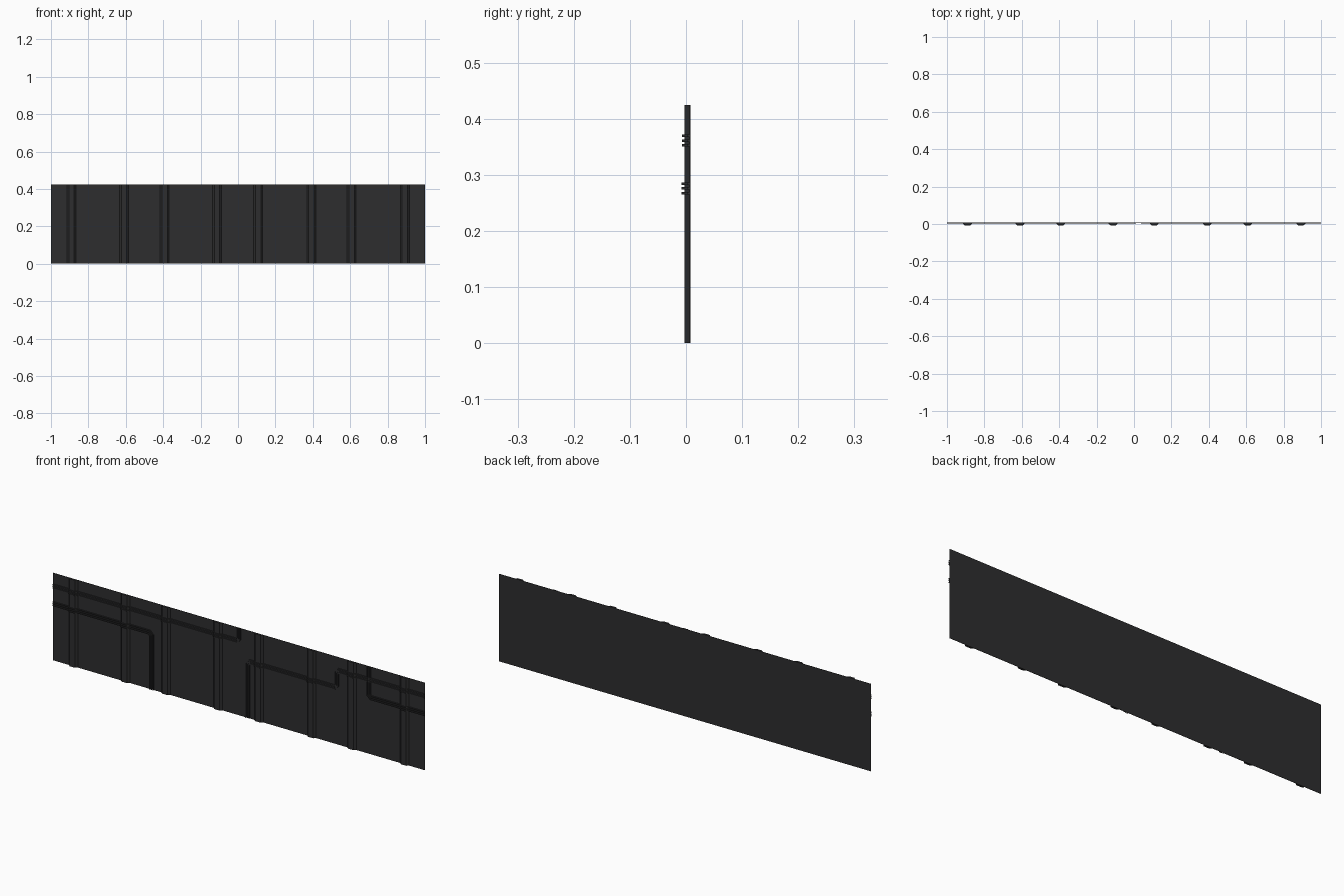
import bpy, bmesh
from mathutils import Vector

if "Cube" in bpy.data.objects:
    bpy.data.objects.remove(bpy.data.objects["Cube"])

H = 0.425            # wall height
BACK = 0.0078        # rear plane
FLAT = 0.0064        # front plane between ribs
RIB = -0.0028        # front plane of ribs
RIBS = [-0.89, -0.61, -0.392, -0.112, 0.108, 0.392, 0.608, 0.892]
OUT, INN = 0.024, 0.014   # half widths of rib base and rib face

wall_mat = bpy.data.materials.new("charcoal grey")
wall_mat.diffuse_color = (0.027, 0.027, 0.028, 1)
wall_mat.use_nodes = True
wall_mat.node_tree.nodes["Principled BSDF"].inputs["Base Color"].default_value = wall_mat.diffuse_color


def add_object(name, bm):
    bmesh.ops.recalc_face_normals(bm, faces=bm.faces[:])
    me = bpy.data.meshes.new(name)
    bm.to_mesh(me)
    bm.free()
    me.materials.append(wall_mat)
    ob = bpy.data.objects.new(name, me)
    bpy.context.collection.objects.link(ob)
    return ob


def surface_y(x):
    """Front surface of the ribbed wall at x."""
    d = min(abs(x - r) for r in RIBS)
    t = min(max((OUT - d) / (OUT - INN), 0), 1)
    return FLAT + (RIB - FLAT) * t


# Ribbed wall: profile in plan, extruded upward
breaks = [r + o for r in RIBS for o in (-OUT, -INN, INN, OUT)]
xs = [-1] + breaks + [1]
bm = bmesh.new()
rows = []
for x in xs:
    f = surface_y(x)
    rows.append([bm.verts.new(p) for p in
                 ((x, f, 0), (x, f, H), (x, BACK, H), (x, BACK, 0))])
for a, b in zip(rows, rows[1:]):
    for i in range(4):
        j = (i + 1) % 4
        bm.faces.new((a[i], a[j], b[j], b[i]))
bm.faces.new(rows[0])
bm.faces.new(rows[-1])
add_object("ribbed_wall", bm)


def chamfer(path, c=0.012):
    pts = [Vector(p) for p in path]
    out = [pts[0]]
    for a, b, d in zip(pts, pts[1:], pts[2:]):
        out += [b + (a - b).normalized() * c, b + (d - b).normalized() * c]
    return out + [pts[-1]]


def offset(pts, dist):
    """Shift a polyline sideways with mitred corners."""
    dirs = [(b - a).normalized() for a, b in zip(pts, pts[1:])]
    out = []
    for i, p in enumerate(pts):
        d0, d1 = dirs[max(i - 1, 0)], dirs[min(i, len(dirs) - 1)]
        n0, n1 = Vector((-d0.y, d0.x)), Vector((-d1.y, d1.x))
        m = (n0 + n1).normalized()
        out.append(p + m * (dist / m.dot(n0)))
    return out


def split_at_ribs(pts):
    """Add points where a run climbs over a rib."""
    out = [pts[0]]
    for a, b in zip(pts, pts[1:]):
        if abs(b.x - a.x) > 0.05:
            cuts = sorted(x for x in breaks if min(a.x, b.x) < x < max(a.x, b.x))
            out += [a.lerp(b, (x - a.x) / (b.x - a.x)) for x in cuts]
        out.append(b)
    return out


def cable_run(name, path, height, width=0.0045, gap=0.0085):
    """Three parallel square cables hugging the wall."""
    bm = bmesh.new()
    base = chamfer(path)
    for k in (-1, 0, 1):
        line = split_at_ribs(offset(base, k * gap))
        left, right = offset(line, width / 2), offset(line, -width / 2)
        rings = []
        for l, c, r in zip(left, line, right):
            y = surface_y(c.x)
            rings.append([bm.verts.new(p) for p in
                          ((l.x, y - height, l.y), (r.x, y - height, r.y),
                           (r.x, y + 0.0005, r.y), (l.x, y + 0.0005, l.y))])
        for a, b in zip(rings, rings[1:]):
            for i in range(4):
                j = (i + 1) % 4
                bm.faces.new((a[i], a[j], b[j], b[i]))
        bm.faces.new(rings[0])
        bm.faces.new(rings[-1])
    add_object(name, bm)


# Cable runs, as (x, z) paths on the wall face
HI, LO = 0.361, 0.276
cable_run("upper_left_cables", [(-1, HI), (0, HI), (0, H)], 0.0045)
cable_run("lower_left_cables", [(-1, LO), (-0.468, LO), (-0.468, 0)], 0.005)
cable_run("stepped_right_cables",
          [(0.048, 0), (0.048, LO), (0.527, LO), (0.527, HI), (1, HI)], 0.0045)
cable_run("lower_right_cables", [(0.70, H), (0.70, LO), (1, LO)], 0.005)
